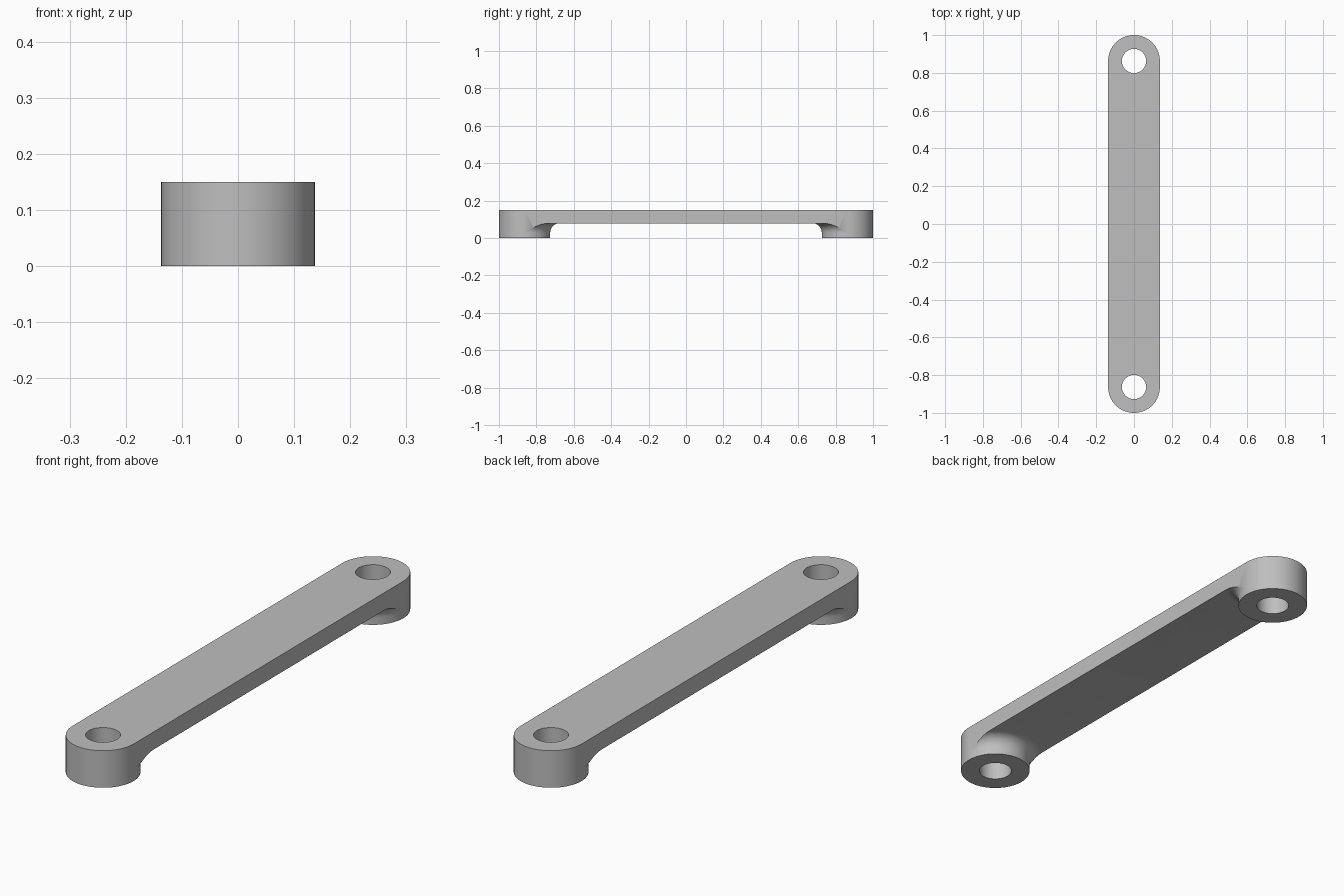
import bpy, bmesh, math

if "Cube" in bpy.data.objects:
    bpy.data.objects.remove(bpy.data.objects["Cube"])

R, HOLE = 0.137, 0.064        # boss and bolt hole radii
H, BAR_Z = 0.15, 0.079        # overall height, underside of the bar
FILLET = 0.05                 # blend between boss and bar
CY = -(1.0 - R)               # centre of the front boss
Z0 = BAR_Z - FILLET

bm = bmesh.new()


def face(points):
    bm.faces.new([bm.verts.new(p) for p in points])


def polar(a, r, z):
    """Point around the boss axis; a = 0 looks along the bar."""
    return (r * math.sin(a), CY + r * math.cos(a), z)


def flare(a, t):
    """Fillet point, trimmed where it meets the side wall of the bar."""
    limit = R + FILLET
    if math.sin(a) > R / limit:
        limit = R / math.sin(a)
    full = math.acos(max(-1, min(1, 1 - (limit - R) / FILLET)))
    u = full * t
    return polar(a, R + FILLET * (1 - math.cos(u)), Z0 + FILLET * math.sin(u))


def strip(angles, low, high):
    for a, b in zip(angles, angles[1:]):
        face([low(a), low(b), high(b), high(a)])


# Angles: under the bar, along the trimmed fillet, around the rounded end
corner = math.asin(R / (R + FILLET))
under = [corner * i / 10 for i in range(11)]
trim = [corner + (math.pi / 2 - corner) * i / 10 for i in range(11)]
outer = [math.pi / 2 * (1 + i / 20) for i in range(21)]
inner = under + trim[1:]
around = inner + outer[1:]

# Hole wall, boss foot, outer wall
strip(around, lambda a: polar(a, HOLE, 0), lambda a: polar(a, HOLE, H))
strip(around, lambda a: polar(a, HOLE, 0), lambda a: polar(a, R, 0))
strip(around, lambda a: polar(a, R, 0), lambda a: polar(a, R, Z0))
strip(outer, lambda a: polar(a, R, Z0), lambda a: polar(a, R, H))

# Fillet rings
N = 8
for i in range(N):
    strip(inner, lambda a: flare(a, i / N), lambda a: flare(a, (i + 1) / N))

# Flat top, bar side and bar underside, up to the middle of the bar
face([polar(a, HOLE, H) for a in around] +
     [polar(a, R, H) for a in reversed(outer)] + [(R, 0, H), (0, 0, H)])
face([flare(a, 1) for a in reversed(trim)] +
     [(R, 0, BAR_Z), (R, 0, H), (R, CY, H)])
face([flare(a, 1) for a in under] + [(R, 0, BAR_Z), (0, 0, BAR_Z)])

# Mirror the quarter across both middle planes and weld
for axis in 'XY':
    bmesh.ops.mirror(bm, geom=bm.verts[:] + bm.edges[:] + bm.faces[:],
                     axis=axis, merge_dist=0)
bmesh.ops.remove_doubles(bm, verts=bm.verts[:], dist=0.00005)
bmesh.ops.recalc_face_normals(bm, faces=bm.faces[:])

mesh = bpy.data.meshes.new("link_bar")
bm.to_mesh(mesh)
bm.free()
bar = bpy.data.objects.new("link_bar", mesh)
bpy.context.collection.objects.link(bar)

grey = bpy.data.materials.new("plain_grey")
grey.diffuse_color = (0.52, 0.52, 0.52, 1)
grey.use_nodes = True
grey.node_tree.nodes["Principled BSDF"].inputs["Base Color"].default_value = grey.diffuse_color
mesh.materials.append(grey)

bpy.context.view_layer.objects.active = bar
bar.select_set(True)
bpy.ops.object.shade_smooth_by_angle(angle=math.radians(30))
